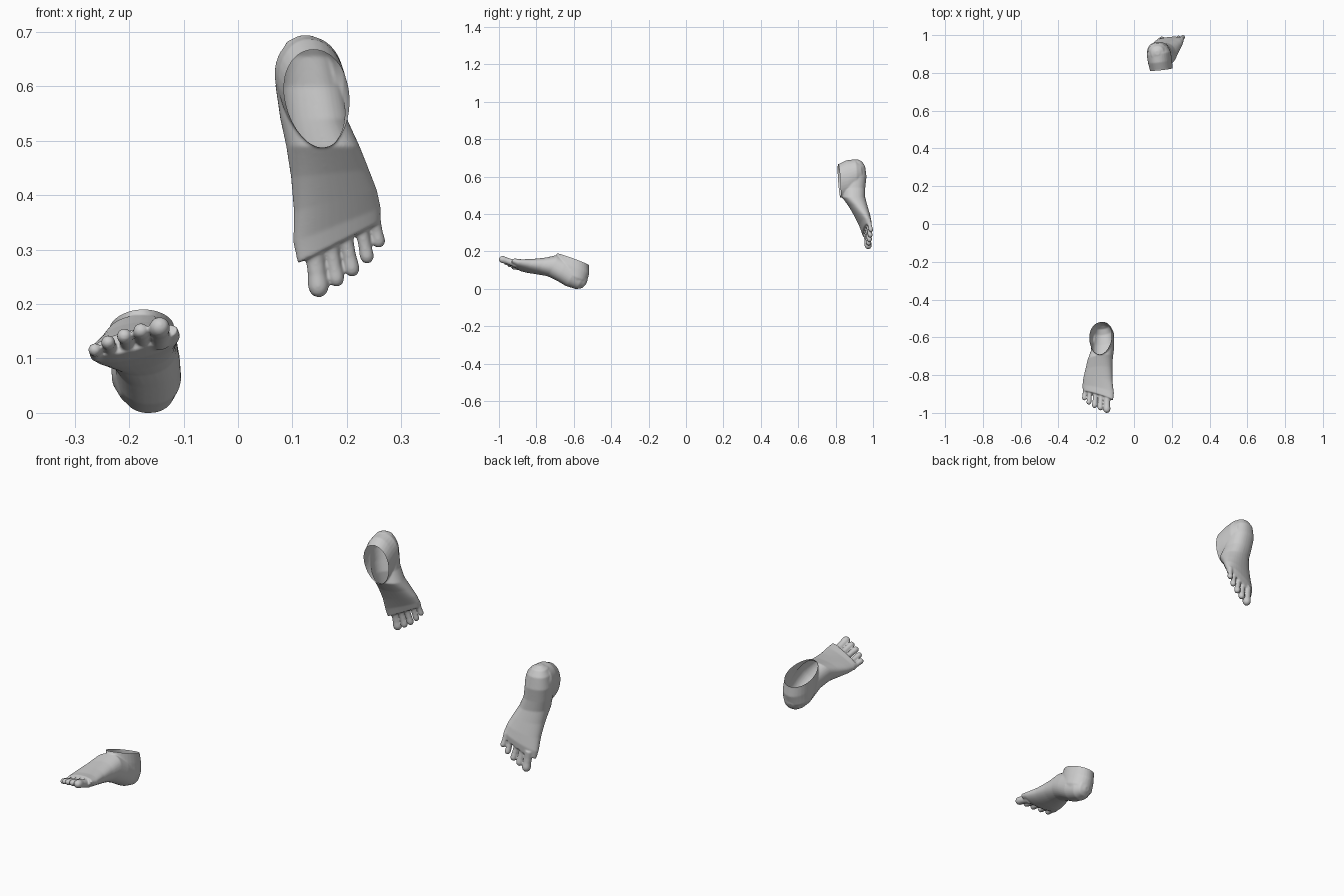
import bpy, bmesh
from math import sin, cos, pi, copysign
from mathutils import Matrix, Vector

if "Cube" in bpy.data.objects:
    bpy.data.objects.remove(bpy.data.objects["Cube"])

N = 32


def spow(v, p):
    return copysign(abs(v) ** p, v)


def loft(bm, rings):
    """Skin a list of closed rings and cap both ends."""
    vs = [[bm.verts.new(p) for p in r] for r in rings]
    n = len(vs[0])
    for a, b in zip(vs, vs[1:]):
        for i in range(n):
            j = (i + 1) % n
            bm.faces.new((a[i], a[j], b[j], b[i]))
    bm.faces.new(vs[0][::-1])
    bm.faces.new(vs[-1])


def body_ring(z, cx, a, y0, y1, roll, shear):
    cy, b, pts = (y0 + y1) / 2, (y1 - y0) / 2, []
    for i in range(N):
        t = 2 * pi * i / N
        dx, dy = a * spow(cos(t), .88), b * spow(sin(t), .88)
        x = dx * cos(roll) - dy * sin(roll)
        y = dx * sin(roll) + dy * cos(roll)
        pts.append((cx + x, cy + y, z + shear * x))
    return pts


def leg_ring(y, cx, cz, a, b, tilt=.16):
    pts = []
    for i in range(N):
        t = 2 * pi * i / N
        dx, dz = a * cos(t) * (1 + .1 * sin(t)), b * sin(t)
        x = dx * cos(tilt) - dz * sin(tilt)
        z = dx * sin(tilt) + dz * cos(tilt)
        pts.append((cx + x, y + .12 * x - .05 * z, cz + z))
    return pts


def toe_rings(base, tip, r):
    base, tip = Vector(base), Vector(tip)
    d = tip - base
    q = d.to_track_quat('Z', 'Y')
    rings = []
    for f, e, s in [(0, 0, 1.15), (.4, 0, .95), (.7, 0, .93), (.92, 0, 1.03), (1, 0, 1.03),
                    (1, .5, .88), (1, .82, .6), (1, 1, .2)]:
        c = base + d * f + d.normalized() * e * r
        rings.append([c + q @ Vector((cos(2 * pi * i / 16) * r * s, sin(2 * pi * i / 16) * r * s, 0))
                      for i in range(16)])
    return rings


bm = bmesh.new()

# foot body, heel to ball: z, centre x, half width, top y, sole y, roll, shear
loft(bm, [body_ring(*s) for s in [
    (.693, .124, .012, .893, .917, .1, 0),
    (.682, .124, .034, .870, .940, .1, 0),
    (.655, .125, .050, .850, .957, .1, 0),
    (.600, .129, .060, .842, .964, .1, 0),
    (.540, .139, .061, .838, .957, .15, 0),
    (.490, .156, .067, .834, .956, .2, 0),
    (.440, .169, .072, .873, .968, .2, .1),
    (.390, .179, .077, .905, .981, .16, .25),
    (.345, .182, .081, .931, .989, .13, .4),
    (.312, .185, .076, .944, .986, .13, .5)]])

# ankle: y, centre x, centre z, half width, half length
loft(bm, [leg_ring(*s) for s in [
    (.760, .150, .572, .058, .090),
    (.820, .146, .577, .059, .091),
    (.860, .139, .590, .062, .098),
    (.905, .132, .610, .063, .083),
    (.935, .128, .615, .050, .062)]])

# toes: base, tip centre, radius
for base, tip, r in [
        ((.139, .964, .310), (.1480, .973, .231), .0185),
        ((.168, .964, .320), (.1810, .976, .246), .0142),
        ((.195, .967, .335), (.2095, .980, .264), .0138),
        ((.224, .971, .352), (.2370, .984, .287), .0128),
        ((.248, .975, .368), (.2585, .988, .315), .0120)]:
    loft(bm, toe_rings(base, tip, r))

bmesh.ops.recalc_face_normals(bm, faces=bm.faces)
mesh = bpy.data.meshes.new("raised_foot")
bm.to_mesh(mesh)
bm.free()
raised = bpy.data.objects.new("raised_foot", mesh)
bpy.context.collection.objects.link(raised)

# fuse the parts into one smooth skin
rm = raised.modifiers.new("fuse", 'REMESH')
rm.mode = 'VOXEL'
rm.voxel_size = .003
sm = raised.modifiers.new("soften", 'SMOOTH')
sm.factor = .5
sm.iterations = 12
skin = bpy.data.meshes.new_from_object(raised.evaluated_get(bpy.context.evaluated_depsgraph_get()))
raised.modifiers.clear()
raised.data = skin

# open ankle: cut off the top of the leg
ring_front, ring_back = Vector((.160, .825, .487)), Vector((.131, .812, .666))
ring_left, ring_right = Vector((.087, .818, .600)), Vector((.204, .832, .560))
normal = (ring_front - ring_back).cross(ring_right - ring_left).normalized()
if normal.y > 0:
    normal = -normal
bm = bmesh.new()
bm.from_mesh(skin)
bmesh.ops.bisect_plane(bm, geom=bm.verts[:] + bm.edges[:] + bm.faces[:], dist=1e-6,
                       plane_co=(ring_front + ring_back) / 2, plane_no=normal, clear_outer=True)
for f in bm.faces:
    f.smooth = True
bm.to_mesh(skin)
bm.free()


def frame(heel, big, little):
    """Axes from ankle back, big toe and little toe."""
    e1 = (big - heel).normalized()
    n = e1.cross(little - big).normalized()
    m = Matrix((e1, n, n.cross(e1))).transposed().to_4x4()
    m.translation = big
    return m


# other foot: mirrored, standing at the front
mirror = Matrix.Scale(-1, 4, (1, 0, 0))
src = frame(*[mirror @ Vector(p) for p in
              [(.131, .812, .666), (.148, .976, .213), (.262, .990, .303)]])
dst = frame(Vector((-.172, -.525, .137)), Vector((-.142, -1.0, .1715)), Vector((-.262, -.925, .129)))
front = bpy.data.objects.new("front_foot", skin.copy())
bpy.context.collection.objects.link(front)
front.data.transform(dst @ src.inverted() @ mirror)
front.data.flip_normals()

# settle both feet on the bounds
lo_y = min(v.co.y for v in front.data.vertices)
lo_z = min(v.co.z for v in front.data.vertices)
front.data.transform(Matrix.Translation((0, -1 - lo_y, -lo_z)))
hi_y = max(v.co.y for v in skin.vertices)
raised.data.transform(Matrix.Translation((0, 1 - hi_y, 0)))
